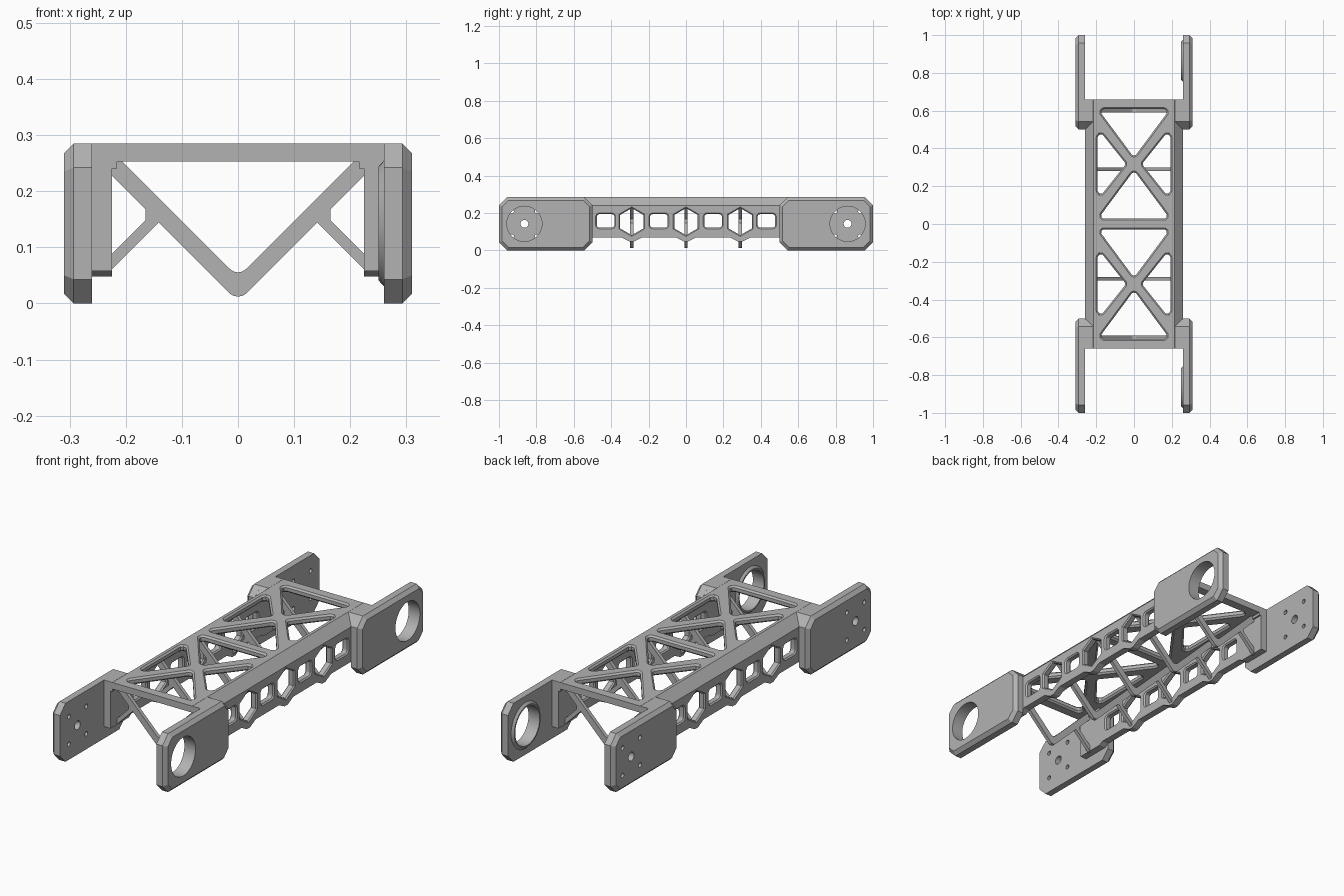
import bpy, bmesh, math
from mathutils import Vector

if "Cube" in bpy.data.objects:
    bpy.data.objects.remove(bpy.data.objects["Cube"])

grey = bpy.data.materials.new("machined_grey")
grey.use_nodes = True
COLOUR = (0.45, 0.45, 0.45, 1)
grey.diffuse_color = COLOUR
grey.node_tree.nodes["Principled BSDF"].inputs["Base Color"].default_value = COLOUR

AXES = {"x": lambda u, v, d: (d, u, v),
        "y": lambda u, v, d: (u, d, v),
        "z": lambda u, v, d: (u, v, d)}


def offset(pts, amount):
    """Grow a closed outline by amount, keeping its corners mitred."""
    p = [Vector(q) for q in pts]
    n = len(p)
    area = sum(p[i - 1].x * p[i].y - p[i].x * p[i - 1].y for i in range(n))
    s = 1 if area > 0 else -1
    out = []
    for i in range(n):
        a = (p[i] - p[i - 1]).normalized()
        b = (p[(i + 1) % n] - p[i]).normalized()
        na, nb = Vector((a.y, -a.x)) * s, Vector((b.y, -b.x)) * s
        out.append(p[i] + (na + nb) * (amount / (1 + na.dot(nb))))
    return out


def fillet(pts, radius, steps=4):
    """Round the corners of an outline; radius is a number or one per corner."""
    p = [Vector(q) for q in pts]
    radii = radius if isinstance(radius, list) else [radius] * len(p)
    out = []
    for i, r in enumerate(radii):
        c = p[i]
        if not r:
            out.append(c)
            continue
        a = (p[i - 1] - c).normalized()
        b = (p[(i + 1) % len(p)] - c).normalized()
        half = a.angle(b) / 2
        mid = c + (a + b).normalized() * (r / math.sin(half))
        t = r / math.tan(half)
        start, end = c + a * t - mid, c + b * t - mid
        for k in range(steps + 1):
            out.append(mid + start.lerp(end, k / steps).normalized() * r)
    return out


def circle(cu, cv, r, n=32):
    return [(cu + r * math.cos(math.tau * k / n), cv + r * math.sin(math.tau * k / n))
            for k in range(n)]


def loft(name, pts, axis, levels):
    """Solid from an outline; levels are (depth, outline growth)."""
    bm = bmesh.new()
    rings = []
    for depth, grow in levels:
        ring = offset(pts, grow) if grow else pts
        rings.append([bm.verts.new(AXES[axis](q[0], q[1], depth)) for q in ring])
    n = len(pts)
    for lo, hi in zip(rings, rings[1:]):
        for i in range(n):
            j = (i + 1) % n
            bm.faces.new((lo[i], lo[j], hi[j], hi[i]))
    bm.faces.new(rings[0])
    bm.faces.new(rings[-1])
    bmesh.ops.recalc_face_normals(bm, faces=bm.faces)
    mesh = bpy.data.meshes.new(name)
    bm.to_mesh(mesh)
    bm.free()
    mesh.materials.append(grey)
    ob = bpy.data.objects.new(name, mesh)
    bpy.context.collection.objects.link(ob)
    return ob


def cut(ob, outlines, axis, d0, d1, chamfer=0.0):
    """Cut each outline through the part, with chamfered rims."""
    for pts in outlines:
        e = 0.004
        levels = [(d0 - e, chamfer + e), (d0 + chamfer, 0), (d1 - chamfer, 0),
                  (d1 + e, chamfer + e)] if chamfer else [(d0 - e, 0), (d1 + e, 0)]
        tool = loft("cutter", pts, axis, levels)
        tool.hide_render = True
        mod = ob.modifiers.new("cut", "BOOLEAN")
        mod.operation, mod.solver, mod.object = "DIFFERENCE", "EXACT", tool
        bpy.context.view_layer.objects.active = ob
        bpy.ops.object.modifier_apply(modifier=mod.name)
        bpy.data.objects.remove(tool)


def smooth(ob):
    bpy.ops.object.select_all(action="DESELECT")
    ob.select_set(True)
    bpy.context.view_layer.objects.active = ob
    bpy.ops.object.shade_smooth_by_angle(angle=math.radians(25))


# Top deck with sloped shoulders and triangular truss openings
half = [(0.26, 0.24), (0.215, 0.285)]
inner = [(0.225, 0.253), (0.225, 0.24)]
section = (half + [(-x, z) for x, z in reversed(half)]
           + [(-x, z) for x, z in reversed(inner)] + inner)
deck = loft("top_deck", section, "y", [(-0.66, 0), (0.66, 0)])
windows = []
for s in (-1, 1):
    windows.append([(-0.19, s * 0.608), (0.19, s * 0.608), (0, s * 0.352)])
    windows.append([(-0.19, s * 0.028), (0.19, s * 0.028), (0, s * 0.284)])
    for t in (-1, 1):
        windows.append([(t * 0.192, s * 0.505), (t * 0.192, s * 0.13), (t * 0.042, s * 0.318)])
cut(deck, [fillet(w, 0.016) for w in windows], "z", 0.253, 0.285, 0.008)
smooth(deck)

# Side rails: pointed lower bumps, hexagonal and rounded openings
low, deep, bump = 0.07, 0.058, 0.048
bottom = [(-0.66, deep), (-0.52, deep), (-0.5, low)]
for y in (-0.29, 0, 0.29):
    bottom += [(y - 0.055, low), (y - 0.012, bump), (y + 0.012, bump), (y + 0.055, low)]
bottom += [(0.5, low), (0.52, deep), (0.66, deep)]
rail_outline = bottom + [(0.66, 0.24), (-0.66, 0.24)]
openings = []
for y in (-0.29, 0, 0.29):
    openings.append([(y + 0.072 * math.sin(math.tau * k / 6),
                      0.154 + 0.072 * math.cos(math.tau * k / 6)) for k in range(6)])
for y in (-0.43, -0.145, 0.145, 0.43):
    box = [(y - 0.047, 0.122), (y + 0.047, 0.122), (y + 0.047, 0.194), (y - 0.047, 0.194)]
    openings.append(fillet(box, 0.014))
for s, side in ((-1, "right"), (1, "left")):
    a, b = sorted((s * 0.225, s * 0.26))
    rail = loft(side + "_rail", rail_outline, "x", [(a, 0), (b, 0)])
    cut(rail, openings, "x", a, b, 0.006)
    smooth(rail)

# Cross frames: V brace with a short strut to each rail
vee = [(-0.23, 0.26), (-0.213, 0.26), (0, 0.047), (0.213, 0.26), (0.23, 0.26),
       (0.23, 0.233), (0, 0.003), (-0.23, 0.233)]
vee = fillet(vee, [0, 0, 0.02, 0, 0, 0, 0.022, 0], 6)
strut = [(0.23, 0.083), (0.165, 0.148), (0.165, 0.168), (0.15, 0.16),
         (0.135, 0.15), (0.23, 0.055)]
for i, y in enumerate((-0.6, -0.29, 0, 0.29, 0.6)):
    span = [(y - 0.009, 0), (y + 0.009, 0)]
    smooth(loft(f"v_brace_{i}", vee, "y", span))
    for s, side in ((-1, "right"), (1, "left")):
        loft(f"{side}_strut_{i}", [(s * x, z) for x, z in strut], "y", span)

# End cheeks: bevelled plates, ported on the left and bolt-drilled on the right
HUB_Y, HUB_Z, C = 0.864, 0.1425, 0.043
for e, end in ((-1, "front"), (1, "back")):
    plate = [(0.5, C), (0.5 + C, 0), (1 - C, 0), (1, C),
             (1, 0.285 - C), (1 - C, 0.285), (0.5 + C, 0.285), (0.5, 0.285 - C)]
    plate = [(e * y, z) for y, z in plate]
    hub = (e * HUB_Y, HUB_Z)
    port = [circle(*hub, 0.094, 48)]
    for s, side in ((-1, "right"), (1, "left")):
        cheek = loft(f"{end}_{side}_cheek", plate, "x",
                     [(s * 0.26, 0), (s * 0.293, 0), (s * 0.31, -0.017)])
        if s > 0:
            cut(cheek, port, "x", 0.255, 0.315)
            boss = loft(f"{end}_port_rim", circle(*hub, 0.112, 48), "x",
                        [(0.26, 0), (0.25, -0.011)])
            cut(boss, port, "x", 0.245, 0.265)
            smooth(boss)
        else:
            holes = [circle(*hub, 0.021, 24)]
            holes += [circle(hub[0] + dy, hub[1] + dz, 0.011, 16)
                      for dy in (-0.067, 0.067) for dz in (-0.067, 0.067)]
            cut(cheek, holes, "x", -0.315, -0.255)
        smooth(cheek)
        # Corner fill squaring the deck shoulder against the cheek
        fill = [(0.5, 0.24), (0.543, 0.285), (0.66, 0.285), (0.66, 0.24)]
        a, b = sorted((s * 0.216, s * 0.26))
        loft(f"{end}_{side}_corner_fill", [(e * y, z) for y, z in fill], "x", [(a, 0), (b, 0)])
